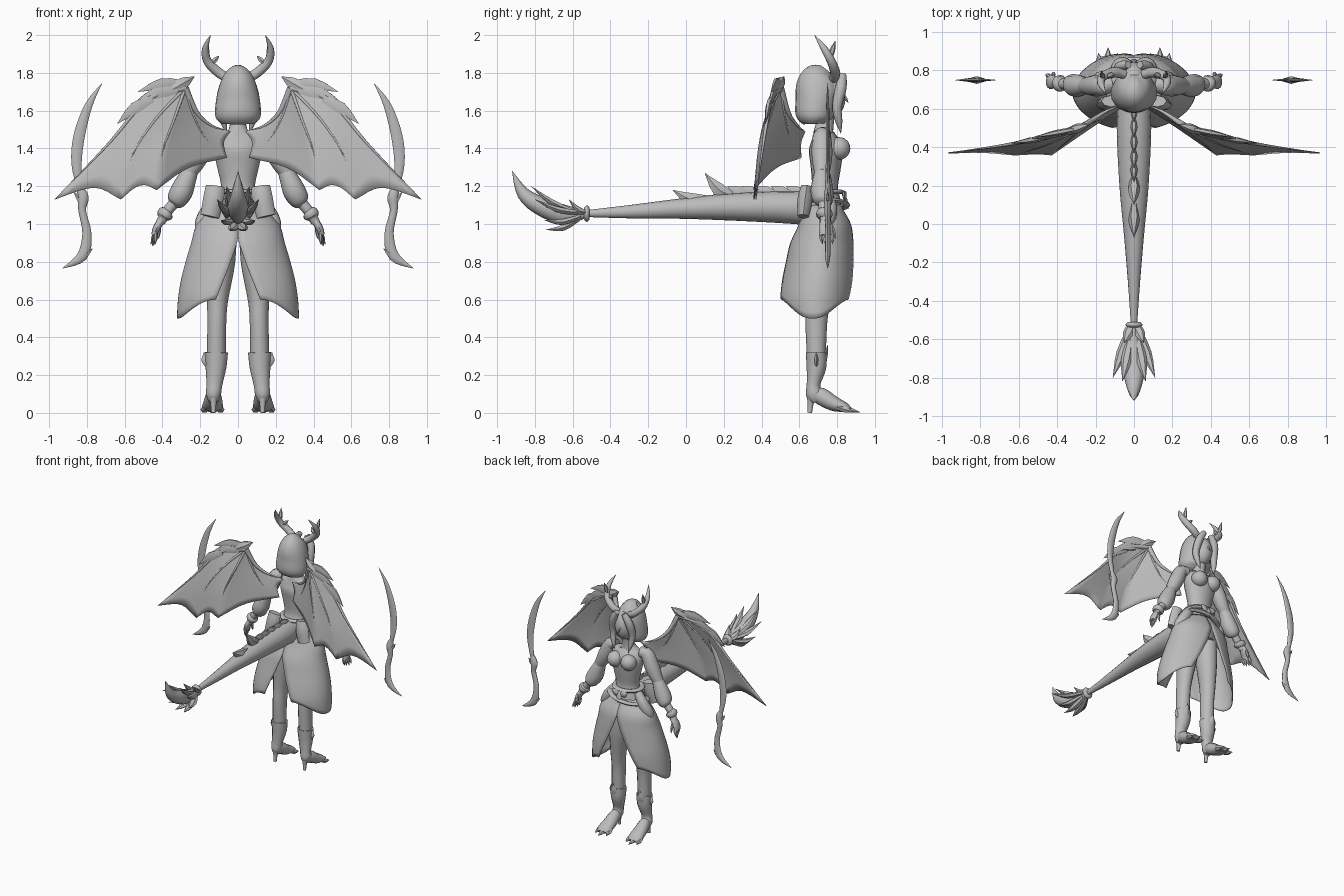
import bpy
import bmesh
import math
from mathutils import Vector

default_cube = bpy.data.objects.get("Cube")
if default_cube:
    bpy.data.objects.remove(default_cube, do_unlink=True)

grey = bpy.data.materials.new("plain_grey")
grey.use_nodes = True
grey.diffuse_color = (0.5, 0.5, 0.5, 1)
grey.node_tree.nodes["Principled BSDF"].inputs["Base Color"].default_value = grey.diffuse_color

AXIS_X, AXIS_Y, AXIS_Z = Vector((1, 0, 0)), Vector((0, 1, 0)), Vector((0, 0, 1))


def finish(name, bm, mirror=False, thickness=0, angle=50):
    """Turn a bmesh into a shaded object, optionally mirrored and thickened."""
    bmesh.ops.remove_doubles(bm, verts=bm.verts, dist=0.0001)
    bmesh.ops.recalc_face_normals(bm, faces=bm.faces)
    mesh = bpy.data.meshes.new(name)
    bm.to_mesh(mesh)
    bm.free()
    mesh.materials.append(grey)
    part = bpy.data.objects.new(name, mesh)
    bpy.context.collection.objects.link(part)
    if thickness:
        solid = part.modifiers.new("thickness", "SOLIDIFY")
        solid.thickness = thickness
        solid.offset = 0
    if mirror:
        part.modifiers.new("mirror", "MIRROR").use_mirror_merge = False
    bpy.ops.object.select_all(action="DESELECT")
    part.select_set(True)
    bpy.context.view_layer.objects.active = part
    bpy.ops.object.shade_smooth_by_angle(angle=math.radians(angle))
    return part


def curve(points, t):
    """Sample a smooth path of equal-length tuples at t from zero to one."""
    last = len(points) - 1
    i = min(int(t * last), last - 1)
    f = t * last - i
    a, b, c, d = (points[min(max(k, 0), last)] for k in (i - 1, i, i + 1, i + 2))
    return [q + f * (r - p + f * (2 * p - 5 * q + 4 * r - s + f * (3 * (q - r) + s - p))) / 2 if f else q
            for p, q, r, s in zip(a, b, c, d)] if f < 1 else list(c)


def add_grid(bm, rows, closed):
    """Join rows of positions with quads."""
    rings = [[bm.verts.new(co) for co in row] for row in rows]
    count = len(rings[0])
    for low, high in zip(rings, rings[1:]):
        for k in range(count if closed else count - 1):
            n = (k + 1) % count
            bm.faces.new((low[k], low[n], high[n], high[k]))
    return rings


def add_loft(bm, points, ref=AXIS_X, sides=12, steps=4):
    """Sweep an ellipse along (x, y, z, radius, other radius) points."""
    points = [p if len(p) == 5 else (*p, p[-1]) for p in points]
    total = steps * (len(points) - 1)
    samples = [curve(points, i / total) for i in range(total + 1)]
    rows = []
    for i, sample in enumerate(samples):
        ahead, behind = samples[min(i + 1, total)], samples[max(i - 1, 0)]
        along = (Vector(ahead[:3]) - Vector(behind[:3])).normalized()
        across = (ref - along * ref.dot(along)).normalized()
        other = along.cross(across)
        wide, deep = max(sample[3], 0.001), max(sample[4], 0.001)
        rows.append([Vector(sample[:3]) + across * wide * math.cos(a) + other * deep * math.sin(a)
                     for a in (math.tau * k / sides for k in range(sides))])
    rings = add_grid(bm, rows, True)
    bm.faces.new(rings[0])
    bm.faces.new(rings[-1])


def loft(name, points, mirror=False, ref=AXIS_X, sides=12, steps=4):
    bm = bmesh.new()
    add_loft(bm, points, ref, sides, steps)
    return finish(name, bm, mirror)


def blades(name, pairs, width, depth, mirror=False, ref=AXIS_X, sag=0):
    """Tapered spikes, each from a base to a tip, with an optional bend."""
    bm = bmesh.new()
    for base, tip in pairs:
        base, tip = Vector(base), Vector(tip)
        middle = base.lerp(tip, 0.5) - AXIS_Z * sag
        add_loft(bm, [(*base, width * 0.6, depth * 0.6), (*middle, width, depth), (*tip, 0, 0)], ref, 6, 3)
    return finish(name, bm, mirror, angle=40)


def ball(name, centre, size, mirror=False):
    bm = bmesh.new()
    bmesh.ops.create_uvsphere(bm, u_segments=16, v_segments=12, radius=1)
    bmesh.ops.scale(bm, vec=size, verts=bm.verts)
    bmesh.ops.translate(bm, vec=centre, verts=bm.verts)
    return finish(name, bm, mirror)


# Body and head
loft("torso", [(0, .71, .95, .15, .11), (0, .72, 1.05, .14, .11), (0, .73, 1.13, .11, .09),
               (0, .735, 1.2, .09, .07), (0, .74, 1.3, .11, .08), (0, .74, 1.4, .13, .09),
               (0, .73, 1.47, .11, .06), (0, .73, 1.5, .05, .05), (0, .75, 1.6, .04, .04)], sides=20)
ball("bust", (.06, .81, 1.4), (.06, .06, .06), True)
ball("head", (0, .765, 1.67), (.075, .08, .11))
blades("nose", [((0, .83, 1.69), (0, .86, 1.64))], .01, .01)

# Hair with side locks and fringe
loft("hair", [(0, .68, 1.53, .09, .06), (0, .68, 1.57, .12, .1), (0, .69, 1.65, .117, .11),
              (0, .7, 1.73, .1, .115), (0, .72, 1.79, .07, .09), (0, .74, 1.82, .02, .03)], sides=20)
loft("side_lock", [(.03, .83, 1.79, .02), (.07, .82, 1.72, .03), (.085, .8, 1.62, .025),
                   (.075, .81, 1.54, .018), (.06, .82, 1.48, .001)], True, sides=8)

# Horns
loft("horn", [(.05, .78, 1.77, .025), (.1, .79, 1.8, .027), (.16, .77, 1.86, .024),
              (.172, .73, 1.93, .018), (.145, .68, 2, .001)], True, AXIS_Y, 10)
blades("horn_spur", [((.16, .76, 1.87), (.17, .79, 1.97)), ((.14, .77, 1.85), (.1, .78, 1.89))],
       .015, .015, True, AXIS_Y)

# Arms with full sleeves and cuffs
loft("upper_arm", [(.11, .73, 1.47, .04), (.16, .72, 1.46, .05), (.2, .72, 1.38, .055), (.23, .72, 1.32, .05),
                   (.26, .72, 1.27, .04)], True)
loft("sleeve", [(.24, .72, 1.3, .035), (.27, .72, 1.24, .05), (.3, .72, 1.17, .06),
                (.33, .73, 1.12, .05), (.345, .73, 1.1, .025)], True)
loft("forearm", [(.33, .73, 1.12, .03), (.38, .73, 1.06, .027), (.41, .74, 1.01, .025)], True)
loft("cuff", [(.372, .73, 1.07, .03), (.38, .73, 1.06, .042), (.39, .735, 1.045, .042), (.398, .735, 1.03, .03)], True)
loft("palm", [(.4, .74, 1.03, .02, .026), (.43, .74, .98, .02, .037), (.445, .74, .94, .015, .032)], True)
blades("fingers", [((.435, .74 + .02 * k, .96), (.45 + .008 * k, .75 + .018 * k, .88 + .008 * abs(k)))
                   for k in (-1.5, -.5, .5, 1.5)] + [((.42, .77, 1), (.42, .79, .92))], .012, .012, True)

# Belts and hip drapes
for name, height, radius, tilt in (("waist_belt", 1.17, .105, 0), ("hip_belt", 1.1, .14, .03)):
    loops = [(radius * math.cos(a), .73 + radius * .85 * math.sin(a), height + tilt * math.cos(a), .012, .02)
             for a in (math.tau * k / 16 for k in range(17))]
    loft(name, loops, False, AXIS_Z + AXIS_X * .01, 8, 2)
loft("hip_drape", [(.1, .75, 1.15, .03), (.15, .76, 1.08, .04), (.19, .74, 1, .04), (.22, .72, .92, .001)], True)
loft("back_pouch", [(.12, .64, 1.2, .05, .03), (.13, .63, 1.13, .055, .04), (.15, .62, 1.04, .05, .03)], True, sides=8)
blades("buckle", [((0, .83, 1.17), (0, .86, 1.08)), ((.01, .84, 1.14), (.07, .84, 1.17))], .025, .012, True)

# Open skirt: a half panel split at front and back
skirt_profile = [(.13, .72, .1), (.215, .735, .135), (.245, .72, .165), (.275, .71, .18),
                 (.3, .7, .195), (.315, .69, .2), (.32, .69, .18)]
skirt_top, skirt_hem = 1.1, .5
rows = []
for i in range(19):
    row = []
    for k in range(21):
        side_angle = math.pi * (k / 20 - .5)
        hem = skirt_hem + .1 * abs(math.sin(side_angle)) ** 3
        z = skirt_top + (hem - skirt_top) * i / 18
        wide, centre, deep = curve(skirt_profile, (skirt_top - z) / (skirt_top - skirt_hem))
        back = 1.2 * max(0, .92 - z)
        front = 1.5 * max(0, .98 - z)
        angle = -math.pi / 2 + back + (math.pi - back - front) * k / 20
        row.append((wide * math.cos(angle), centre + deep * math.sin(angle), z))
    rows.append(row)
bm = bmesh.new()
add_grid(bm, rows, False)
finish("skirt", bm, True, .006)

# Legs, boots and clawed heeled feet
loft("leg", [(.08, .71, 1, .075, .09), (.09, .71, .8, .075, .085), (.108, .7, .6, .056, .065),
             (.112, .69, .48, .05, .058), (.115, .69, .3, .05, .05)], True)
loft("boot", [(.115, .69, .32, .062, .055), (.117, .69, .24, .055, .052), (.125, .675, .15, .042, .036),
              (.13, .68, .1, .04, .045), (.13, .7, .07, .03, .035)], True)
loft("foot", [(.13, .65, .11, .025, .025), (.13, .71, .09, .042, .045), (.133, .78, .05, .052, .04),
              (.135, .84, .03, .055, .026), (.135, .87, .015, .04, .012)], True)
loft("heel", [(.13, .665, .11, .03), (.13, .66, .05, .016), (.13, .655, 0, .012)], True, sides=8)
blades("toe_claws", [((.135 + .035 * k, .8, .03), (.135 + .05 * k, .92 - .03 * abs(k), .004))
                     for k in (-1, 0, 1)], .022, .018, True)
blades("boot_spikes", [((.12, .73, .25), (.12, .75, .36)), ((.16, .69, .25), (.18, .69, .32))], .025, .012, True)

# Tail, back fins and end tuft
loft("tail", [(0, .7, 1.08, .08, .09), (0, .5, 1.09, .09, .085), (0, .2, 1.09, .076, .07),
              (0, -.05, 1.08, .053, .052), (0, -.3, 1.065, .032, .035), (0, -.53, 1.055, .016, .018)], sides=16)
blades("tail_fins", [((0, y + .06, 1.14), (0, y - .05, 1.2)) for y in (.58, .5, .42, .34, .27)], .018, .035)
blades("large_tail_fins", [((0, .24, 1.15), (0, .1, 1.27)), ((0, .12, 1.13), (0, -.07, 1.18))],
       .03, .04, sag=.025)
loft("tail_ring", [(0, -.51, 1.055, .03), (0, -.52, 1.055, .042), (0, -.53, 1.055, .042), (0, -.54, 1.055, .03)])
loft("tuft_core", [(0, -.52, 1.055, .02), (0, -.64, 1.05, .04, .05), (0, -.76, 1.09, .055, .05),
                   (0, -.86, 1.16, .035, .035), (0, -.92, 1.28, .001)])
blades("tuft_leaves", [((.02, -.55, 1.06), (.11, -.8, 1.13)), ((.02, -.56, 1.04), (.09, -.75, 1.02)),
                       ((.01, -.56, 1.03), (.04, -.74, .97)), ((.02, -.6, 1.07), (.06, -.82, 1.2)),
                       ((.01, -.52, 1.06), (.05, -.62, 1.13))], .028, .018, True, sag=.02)

# Wings: finger bones with a scalloped membrane between them
wrist = (.28, .5, 1.72)
fingers = [
    [wrist, (.48, .45, 1.66), (.68, .41, 1.43), (.97, .37, 1.13)],
    [wrist, (.44, .42, 1.55), (.56, .38, 1.36), (.62, .36, 1.13)],
    [wrist, (.34, .44, 1.55), (.4, .39, 1.38), (.43, .36, 1.18)],
    [wrist, (.24, .52, 1.58), (.17, .55, 1.45), (.06, .61, 1.35)],
    [wrist, (.22, .54, 1.59), (.14, .59, 1.52), (.04, .63, 1.49)],
]
rows = []
for first, second in zip(fingers, fingers[1:]):
    for k in range(9):
        s = k / 8
        reach = 1 - .4 * s * (1 - s)
        rows.append([Vector(curve(first, reach * i / 12)).lerp(Vector(curve(second, reach * i / 12)), s)
                     for i in range(13)])
bm = bmesh.new()
add_grid(bm, rows, False)
finish("wing_membrane", bm, True, .006)
bm = bmesh.new()
for bone in fingers:
    radius = .02 if bone in (fingers[0], fingers[-1]) else .01
    add_loft(bm, [(*p, radius * (1 - i / 3.2)) for i, p in enumerate(bone)], AXIS_Y, 8)
finish("wing_bones", bm, True)
blades("wing_claw", [((.35, .48, 1.71), (.23, .52, 1.78))], .025, .035, True, AXIS_Y)
blades("wing_spikes", [((.28, .5, 1.74), (.53, .45, 1.7)), ((.32, .48, 1.71), (.57, .44, 1.62)),
                       ((.45, .45, 1.66), (.64, .42, 1.53))], .015, .035, True, AXIS_Y, sag=-.02)

# Floating curved blades beside the body
loft("floating_blade", [(.72, .75, 1.745, .001), (.79, .75, 1.63, .008, .02), (.84, .75, 1.47, .01, .03),
                        (.855, .75, 1.32, .01, .027), (.835, .75, 1.18, .015, .015)], True, AXIS_Y, 8)
loft("blade_grip", [(.84, .75, 1.2, .012, .015), (.82, .75, 1.14, .02, .03), (.825, .75, 1.07, .016, .02),
                    (.8, .75, .95, .014, .024), (.825, .75, .83, .014, .028), (.93, .75, .765, .001)], True, AXIS_Y, 8)
blades("blade_barbs", [((.82, .75, 1.11), (.87, .75, 1.17)), ((.82, .75, .83), (.77, .75, .87))],
       .012, .015, True, AXIS_Y)
